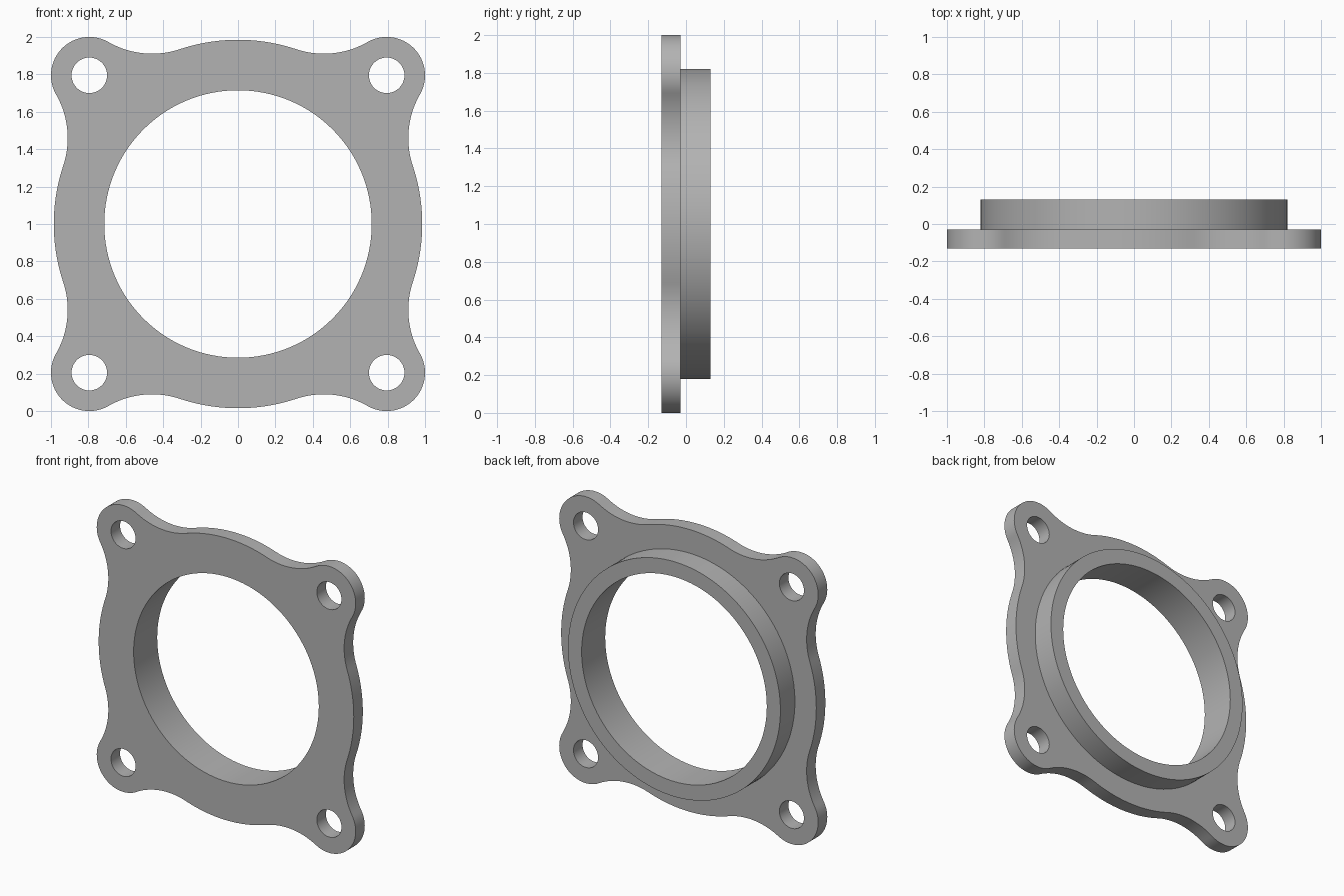
import bpy, bmesh
from math import sin, cos, pi, atan2, hypot, acos, radians
from mathutils import Vector

cube = bpy.data.objects.get("Cube")
if cube:
    bpy.data.objects.remove(cube, do_unlink=True)

# Main dimensions
BODY_R, BORE_R, RING_R = 0.985, 0.715, 0.82
EAR, EAR_R, HOLE_R = 0.795, 0.205, 0.095
FILLET_R = 0.47
FRONT, STEP, BACK = -0.13, -0.03, 0.13
CENTRE_Z = 1.0


def arc(cx, cz, r, a, b, n):
    """Points on an arc from angle a to b, without the last one."""
    return [(cx + r * cos(a + (b - a) * i / n), cz + r * sin(a + (b - a) * i / n))
            for i in range(n)]


def circle(cx, cz, r, n):
    return arc(cx, cz, r, 0, 2 * pi, n)


def plate_outline():
    """Round body and four ears, blended by tangent concave fillets."""
    d = hypot(EAR, EAR)
    reach, near = BODY_R + FILLET_R, EAR_R + FILLET_R
    body_a = pi / 4 - acos((d * d + reach * reach - near * near) / (2 * d * reach))
    fx, fz = reach * cos(body_a), reach * sin(body_a)
    ear_a = atan2(fz - EAR, fx - EAR)
    quarter = arc(0, 0, BODY_R, -body_a, body_a, 28)
    quarter += arc(fx, fz, FILLET_R, body_a + pi, ear_a + pi, 20)
    quarter += arc(EAR, EAR, EAR_R, ear_a, pi / 2 - ear_a, 32)
    quarter += arc(fz, fx, FILLET_R, 3 * pi / 2 - ear_a, 3 * pi / 2 - body_a, 20)
    points = []
    for k in range(4):
        c, s = cos(k * pi / 2), sin(k * pi / 2)
        points += [(x * c - z * s, x * s + z * c) for x, z in quarter]
    return points


bm = bmesh.new()


def loop(points, y):
    verts = [bm.verts.new((x, y, z + CENTRE_Z)) for x, z in points]
    for i, v in enumerate(verts):
        bm.edges.new((verts[i - 1], v))
    return verts


def fill(loops):
    """Flat face between an outer loop and its inner loops."""
    edges = [bm.edges.get((vs[i - 1], v)) for vs in loops for i, v in enumerate(vs)]
    bmesh.ops.triangle_fill(bm, use_beauty=True, use_dissolve=False,
                            edges=edges, normal=Vector((0, -1, 0)))


def wall(a, b):
    for i in range(len(a)):
        bm.faces.new((a[i - 1], a[i], b[i], b[i - 1]))


# Edge loops of plate, bolt holes, bore and raised ring
outline = plate_outline()
bore, ring = circle(0, 0, BORE_R, 128), circle(0, 0, RING_R, 128)
holes = [circle(sx * EAR, sz * EAR, HOLE_R, 48) for sx in (-1, 1) for sz in (-1, 1)]

rim_front, rim_back = loop(outline, FRONT), loop(outline, STEP)
holes_front = [loop(h, FRONT) for h in holes]
holes_back = [loop(h, STEP) for h in holes]
bore_front, bore_back = loop(bore, FRONT), loop(bore, BACK)
ring_base, ring_top = loop(ring, STEP), loop(ring, BACK)

# Flat faces
fill([rim_front, bore_front] + holes_front)
fill([rim_back, ring_base] + holes_back)
wall(ring_top, bore_back)

# Side walls
wall(rim_front, rim_back)
wall(bore_front, bore_back)
wall(ring_base, ring_top)
for a, b in zip(holes_front, holes_back):
    wall(a, b)

bmesh.ops.recalc_face_normals(bm, faces=bm.faces)
mesh = bpy.data.meshes.new("flange_plate_with_ring")
bm.to_mesh(mesh)
bm.free()
flange = bpy.data.objects.new("flange_plate_with_ring", mesh)
bpy.context.collection.objects.link(flange)

# Plain grey metal
grey = bpy.data.materials.new("plain_grey")
grey.use_nodes = True
colour = (0.45, 0.45, 0.45, 1)
grey.diffuse_color = colour
grey.node_tree.nodes["Principled BSDF"].inputs["Base Color"].default_value = colour
mesh.materials.append(grey)

# Smooth walls with sharp rims
bpy.ops.object.select_all(action="DESELECT")
flange.select_set(True)
bpy.context.view_layer.objects.active = flange
bpy.ops.object.shade_smooth_by_angle(angle=radians(30))
